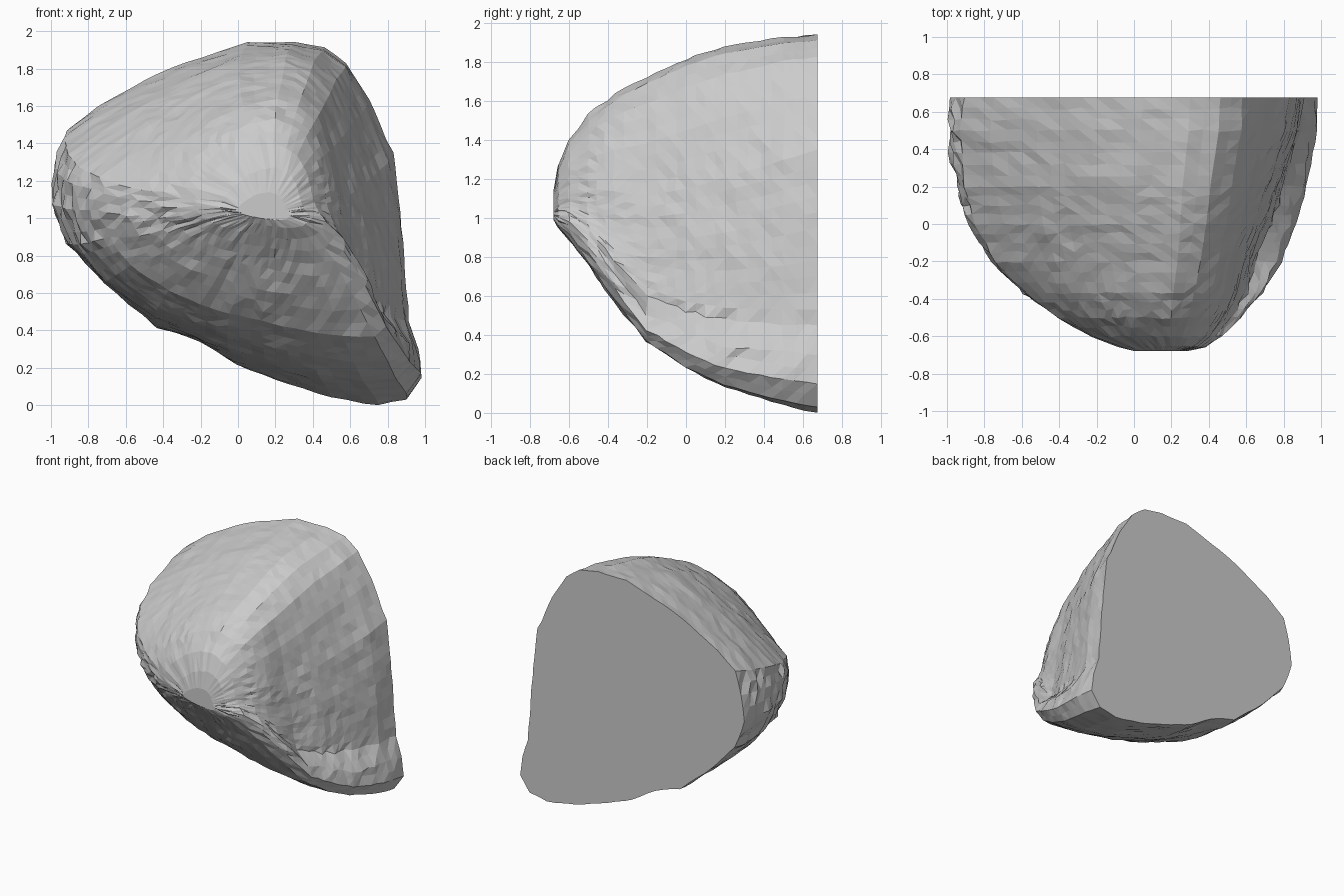
import bpy, bmesh, random
from mathutils import Vector, noise

if "Cube" in bpy.data.objects:
    bpy.data.objects.remove(bpy.data.objects["Cube"])

random.seed(4)

# Outline of the flat back, in x and z
BACK = [(-.91, 1.48), (-.75, 1.6), (-.5, 1.74), (-.2, 1.86), (.05, 1.94), (.3, 1.94),
        (.46, 1.91), (.58, 1.83), (.7, 1.63), (.83, 1.35), (.88, .95), (.91, .45),
        (.96, .3), (.98, .15), (.9, .03), (.75, 0), (.5, .04), (.2, .14), (0, .21),
        (-.2, .34), (-.42, .41), (-.7, .65), (-.9, .87), (-.99, 1.1), (-.96, 1.3)]
# Matching outlines half way and near the nose, as fractions of the section's box
MID = [(.01, .63), (.1, .7), (.22, .79), (.37, .89), (.5, .96), (.64, 1), (.72, .98),
       (.78, .9), (.82, .75), (.855, .55), (.885, .35), (.91, .17), (.98, .1), (1, .04),
       (.96, 0), (.85, 0), (.72, .02), (.57, .06), (.46, .09), (.36, .13), (.25, .18),
       (.12, .28), (.04, .39), (0, .5), (0, .58)]
NOSE = [(0, .45), (.06, .58), (.16, .72), (.3, .88), (.45, .97), (.6, 1), (.7, .95),
        (.78, .87), (.85, .7), (.89, .5), (.92, .35), (.96, .25), (1, .18), (.98, .1),
        (.92, .03), (.82, 0), (.7, 0), (.58, .02), (.48, .04), (.38, .07), (.28, .1),
        (.16, .15), (.07, .22), (0, .3), (0, .38)]

# Size of the cross-section along y: y, xmin, xmax, zmin, zmax
SECTIONS = [(.675, -.99, .98, 0, 1.94), (.5, -1, .98, .04, 1.925), (.2, -.95, .92, .13, 1.88),
            (0, -.88, .87, .23, 1.81), (-.2, -.76, .79, .37, 1.72), (-.37, -.58, .69, .57, 1.64),
            (-.5, -.4, .58, .76, 1.53), (-.6, -.23, .47, .89, 1.40), (-.655, -.08, .38, .95, 1.27),
            (-.68, .0, .28, .99, 1.14)]
STEPS = [3, 5, 4, 4, 3, 3, 2, 1, 1]

back = [Vector(((x + .99) / 1.97, z / 1.94)) for x, z in BACK]
mid = [Vector(p) for p in MID]
nose = [Vector(p) for p in NOSE]
N = len(back)
CUTS = [max(1, round((back[(i + 1) % N] - back[i]).length / .042)) for i in range(N)]
LABEL = [i for i in range(N) for k in range(CUTS[i])]
RIDGE = {11, 12, 22, 23, 24}  # chipped left and right ridges


def section(y):
    """Blend the three outlines at this depth, with extra points on each side."""
    if y > -.2:
        a, b, t = back, mid, (.675 - y) / .875
    else:
        a, b, t = mid, nose, min(1, (-.2 - y) / .4)
    pts = [p.lerp(q, t) for p, q in zip(a, b)]
    return [pts[i].lerp(pts[(i + 1) % N], k / CUTS[i]) for i in range(N) for k in range(CUTS[i])]


# Loft from the flat back to the blunt nose
rows = []
for a, b, n in zip(SECTIONS, SECTIONS[1:], STEPS):
    rows += [[p + (q - p) * k / n for p, q in zip(a, b)] for k in range(n)]
rows.append(list(SECTIONS[-1]))

bm = bmesh.new()
rings = []
for r, (y, x0, x1, z0, z1) in enumerate(rows):
    ring = []
    size = min(1, (x1 - x0) / .9)
    for label, (u, v) in zip(LABEL, section(y)):
        co = Vector((x0 + u * (x1 - x0), y, z0 + v * (z1 - z0)))
        out = Vector((u - .5, 0, v - .5)).normalized()
        amp = .018 if label in RIDGE and r else .004
        co += out * (.01 * noise.noise(co * 5) + random.uniform(-amp, amp)) * size
        if 0 < r < len(rows) - 1:
            co.y += random.uniform(-.008, .008) * size
        co.z = max(co.z, 0)
        ring.append(bm.verts.new(co))
    rings.append(ring)

count = len(LABEL)
for a, b in zip(rings, rings[1:]):
    for i in range(count):
        j = (i + 1) % count
        bm.faces.new((a[i], a[j], b[j], b[i]))
bm.faces.new(rings[0])
bm.faces.new(rings[-1])
bmesh.ops.triangulate(bm, faces=[f for f in bm.faces if len(f.verts) == 4])
bmesh.ops.recalc_face_normals(bm, faces=bm.faces)

mesh = bpy.data.meshes.new("rock")
bm.to_mesh(mesh)
bm.free()
rock = bpy.data.objects.new("rock", mesh)
bpy.context.collection.objects.link(rock)
